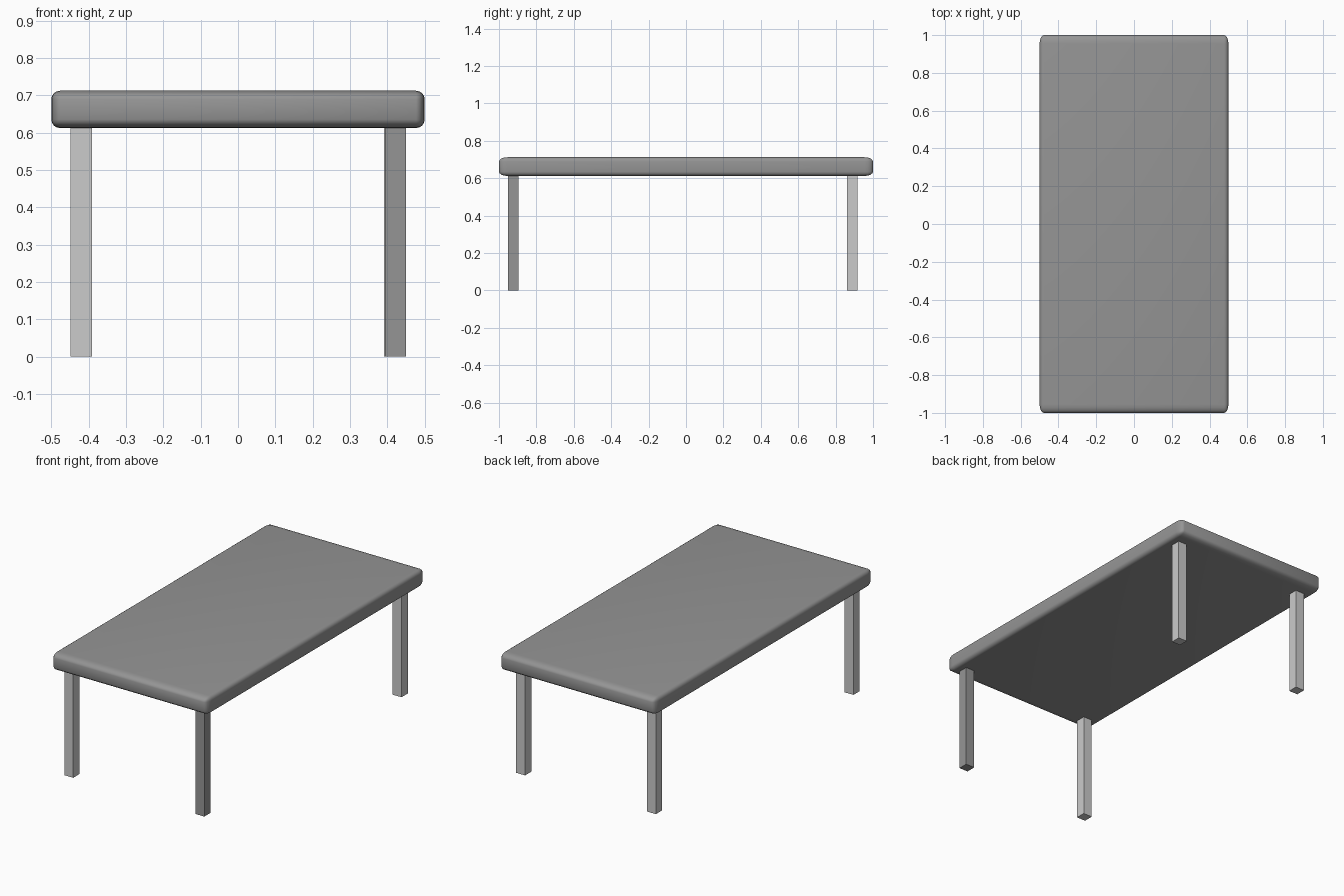
import bpy
import math

if "Cube" in bpy.data.objects:
    bpy.data.objects.remove(bpy.data.objects["Cube"])

dark = bpy.data.materials.new("dark_grey")
dark.diffuse_color = (0.3, 0.3, 0.3, 1)
dark.use_nodes = True
dark.node_tree.nodes["Principled BSDF"].inputs["Base Color"].default_value = dark.diffuse_color


def box(name, center, size, material=None):
    bpy.ops.mesh.primitive_cube_add(size=1, location=center)
    ob = bpy.context.object
    ob.name = name
    ob.scale = size
    bpy.ops.object.transform_apply(location=False, rotation=False, scale=True)
    if material:
        ob.data.materials.append(material)
    return ob


# Table top: rounded square slab, then stretched to double length
top = box("table_top", (0, 0, 0.662), (1, 1, 0.1), dark)
bevel = top.modifiers.new("rounded_edges", 'BEVEL')
bevel.width = 0.023
bevel.segments = 4
bpy.ops.object.modifier_apply(modifier=bevel.name)
top.scale.y = 2
bpy.ops.object.transform_apply(location=False, rotation=False, scale=True)
bpy.ops.object.shade_smooth_by_angle(angle=math.radians(40))

# Four square legs; the back pair sits slightly further in
LEG_W, LEG_H = 0.057, 0.613
for name, x, y, mat in (
    ("front_left_leg", -0.42, -0.924, None),
    ("front_right_leg", 0.422, -0.924, dark),
    ("back_left_leg", -0.42, 0.888, None),
    ("back_right_leg", 0.42, 0.888, None),
):
    box(name, (x, y, LEG_H / 2), (LEG_W, LEG_W, LEG_H), mat)
